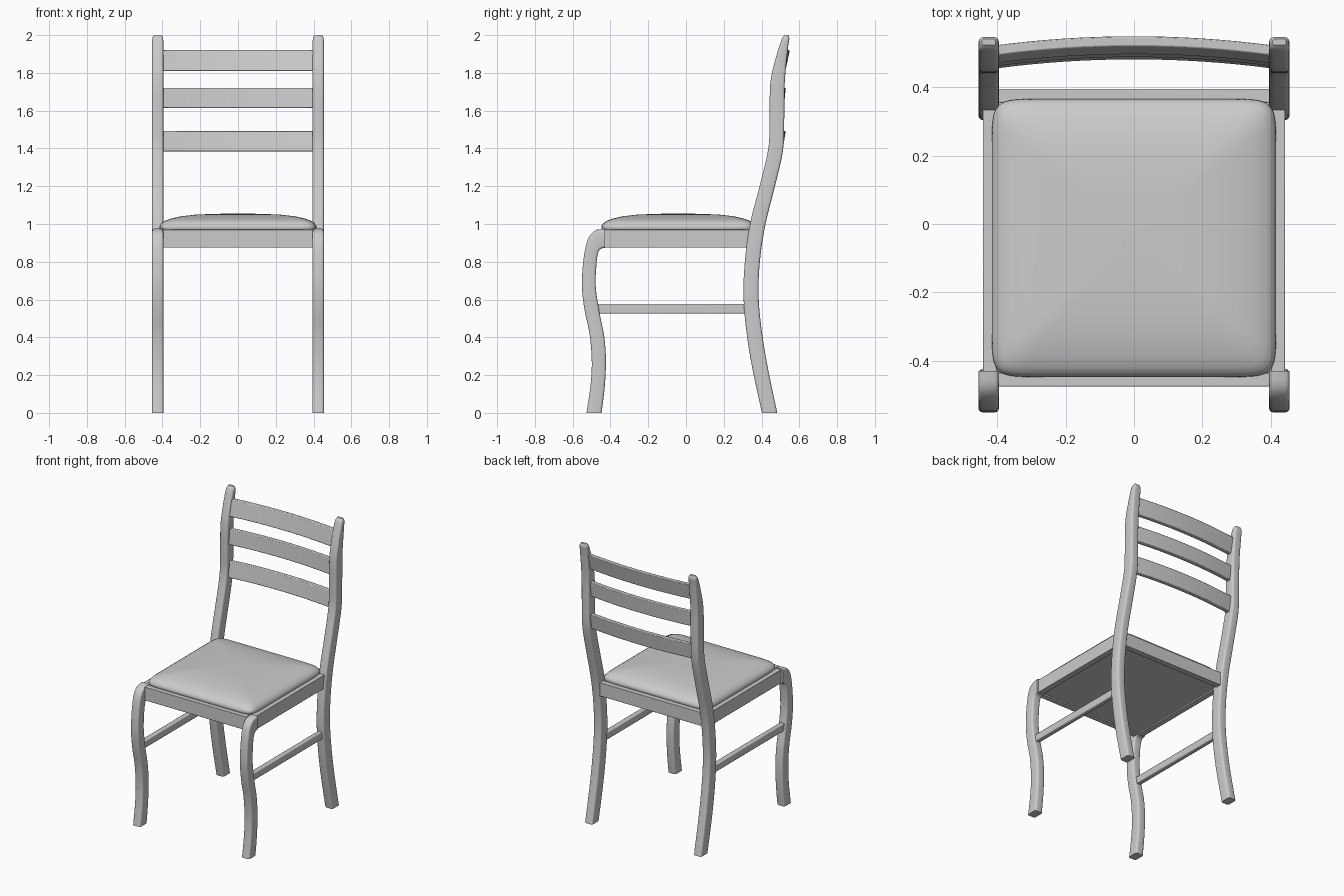
import bpy, bmesh, math

if "Cube" in bpy.data.objects:
    bpy.data.objects.remove(bpy.data.objects["Cube"])


def finish(name, bm, mirror=False, bevel=0.0):
    bmesh.ops.recalc_face_normals(bm, faces=bm.faces)
    me = bpy.data.meshes.new(name)
    bm.to_mesh(me)
    bm.free()
    ob = bpy.data.objects.new(name, me)
    bpy.context.collection.objects.link(ob)
    bpy.ops.object.select_all(action='DESELECT')
    ob.select_set(True)
    bpy.context.view_layer.objects.active = ob
    bpy.ops.object.shade_smooth_by_angle(angle=math.radians(40))
    if bevel:
        b = ob.modifiers.new("bevel", 'BEVEL')
        b.width, b.segments = bevel, 2
    if mirror:
        ob.modifiers.new("mirror", 'MIRROR')
    return ob


def loft(bm, rings):
    vs = [[bm.verts.new(p) for p in ring] for ring in rings]
    n = len(vs[0])
    for a, b in zip(vs, vs[1:]):
        for i in range(n):
            j = (i + 1) % n
            bm.faces.new((a[i], a[j], b[j], b[i]))
    bm.faces.new(vs[0])
    bm.faces.new(vs[-1])


def spline(keys, steps=4):
    # Catmull-Rom through the key tuples
    out = []
    k = [keys[0]] + keys + [keys[-1]]
    for a, b, c, d in zip(k, k[1:], k[2:], k[3:]):
        for s in range(steps):
            t = s / steps
            out.append([0.5 * (2*q + (r-p)*t + (2*p-5*q+4*r-u)*t*t + (3*q-p-3*r+u)*t**3)
                        for p, q, r, u in zip(a, b, c, d)])
    return out + [list(keys[-1])]


def leg(name, keys, x=0.425, r=0.012):
    # key: front edge y, z, back edge y, z, half width
    rings = []
    for yf, zf, yb, zb, w in spline(keys):
        h = math.hypot(yf - yb, zf - zb) / 2
        rr = min(r, h * 0.8)
        ring = []
        for q, (sx, sy) in enumerate([(1, 1), (-1, 1), (-1, -1), (1, -1)]):
            for a in range(4):
                t = math.radians(90 * q + 30 * a)
                u = sx * (w - rr) + rr * math.cos(t)
                v = (sy * (h - rr) + rr * math.sin(t)) / h
                ring.append((x + u, (yf + yb) / 2 + v * (yb - yf) / 2,
                             (zf + zb) / 2 + v * (zb - zf) / 2))
        rings.append(ring)
    bm = bmesh.new()
    loft(bm, rings)
    finish(name, bm, mirror=True)


def box(name, lo, hi, mirror=False, bevel=0.003):
    bm = bmesh.new()
    bmesh.ops.create_cube(bm, size=1)
    for v in bm.verts:
        v.co = [(a + b) / 2 + c * (b - a) for a, b, c in zip(lo, hi, v.co)]
    finish(name, bm, mirror, bevel)


# Legs
W = 0.03
leg("back_leg", [
    (0.402, 0.0, 0.483, 0.0, W), (0.34, 0.295, 0.421, 0.305, W),
    (0.307, 0.56, 0.387, 0.565, W), (0.309, 0.77, 0.388, 0.765, W),
    (0.338, 0.995, 0.416, 0.975, W), (0.392, 1.21, 0.467, 1.185, W),
    (0.436, 1.40, 0.513, 1.385, W), (0.442, 1.55, 0.52, 1.55, W),
    (0.446, 1.74, 0.522, 1.73, W), (0.47, 1.86, 0.53, 1.84, W),
    (0.497, 1.95, 0.541, 1.94, W), (0.51, 1.985, 0.547, 1.982, 0.028),
    (0.523, 2.0, 0.541, 2.0, 0.02)])
leg("front_leg", [
    (-0.527, 0.0, -0.447, 0.0, W), (-0.505, 0.15, -0.43, 0.14, W),
    (-0.499, 0.28, -0.424, 0.28, W), (-0.511, 0.42, -0.433, 0.405, W),
    (-0.537, 0.545, -0.458, 0.53, W), (-0.551, 0.67, -0.478, 0.67, W),
    (-0.543, 0.81, -0.474, 0.785, W), (-0.521, 0.915, -0.466, 0.845, W),
    (-0.484, 0.963, -0.452, 0.868, W), (-0.43, 0.975, -0.43, 0.873, W)])

# Seat frame and stretchers
box("front_rail", (-0.397, -0.475, 0.875), (0.397, -0.435, 0.97))
box("back_rail", (-0.405, 0.355, 0.875), (0.405, 0.395, 0.97))
box("side_rail", (0.402, -0.435, 0.875), (0.442, 0.36, 0.97), mirror=True)
box("seat_underside", (-0.403, -0.437, 0.885), (0.403, 0.357, 0.965), bevel=0)
box("side_stretcher", (0.408, -0.475, 0.525), (0.442, 0.325, 0.577), mirror=True, bevel=0.006)

# Padded seat: domed stack of rounded squares
N, E = 96, 2 / 14
shape = []
for i in range(N):
    t = 2 * math.pi * (i + 0.5) / N
    c, s = math.cos(t), math.sin(t)
    shape.append((math.copysign(abs(c) ** E, c), math.copysign(abs(s) ** E, s)))
profile = [(0.97, 0.955), (0.99, 0.97), (1, 0.982), (0.995, 0.992), (0.97, 1.006),
           (0.93, 1.017), (0.85, 1.029), (0.72, 1.041), (0.55, 1.049),
           (0.35, 1.053), (0.15, 1.055), (0.02, 1.055)]
bm = bmesh.new()
loft(bm, [[(0.416 * k * x, -0.041 + 0.407 * k * y, z) for x, y in shape] for k, z in profile])
finish("seat_cushion", bm)

# Bowed back slats: bottom z, top z, rear y at bottom and top of the middle
for name, z0, z1, y0, y1 in [("top_slat", 1.81, 1.92, 0.526, 0.55),
                             ("middle_slat", 1.615, 1.72, 0.518, 0.528),
                             ("bottom_slat", 1.385, 1.493, 0.511, 0.528)]:
    rings = []
    for i in range(17):
        x = -0.405 + 0.81 * i / 16
        d = 0.026 * (x / 0.4) ** 2
        rings.append([(x, y0 - d - 0.03, z0), (x, y0 - d, z0),
                      (x, y1 - d, z1), (x, y1 - d - 0.03, z1)])
    bm = bmesh.new()
    loft(bm, rings)
    finish(name, bm, bevel=0.004)
